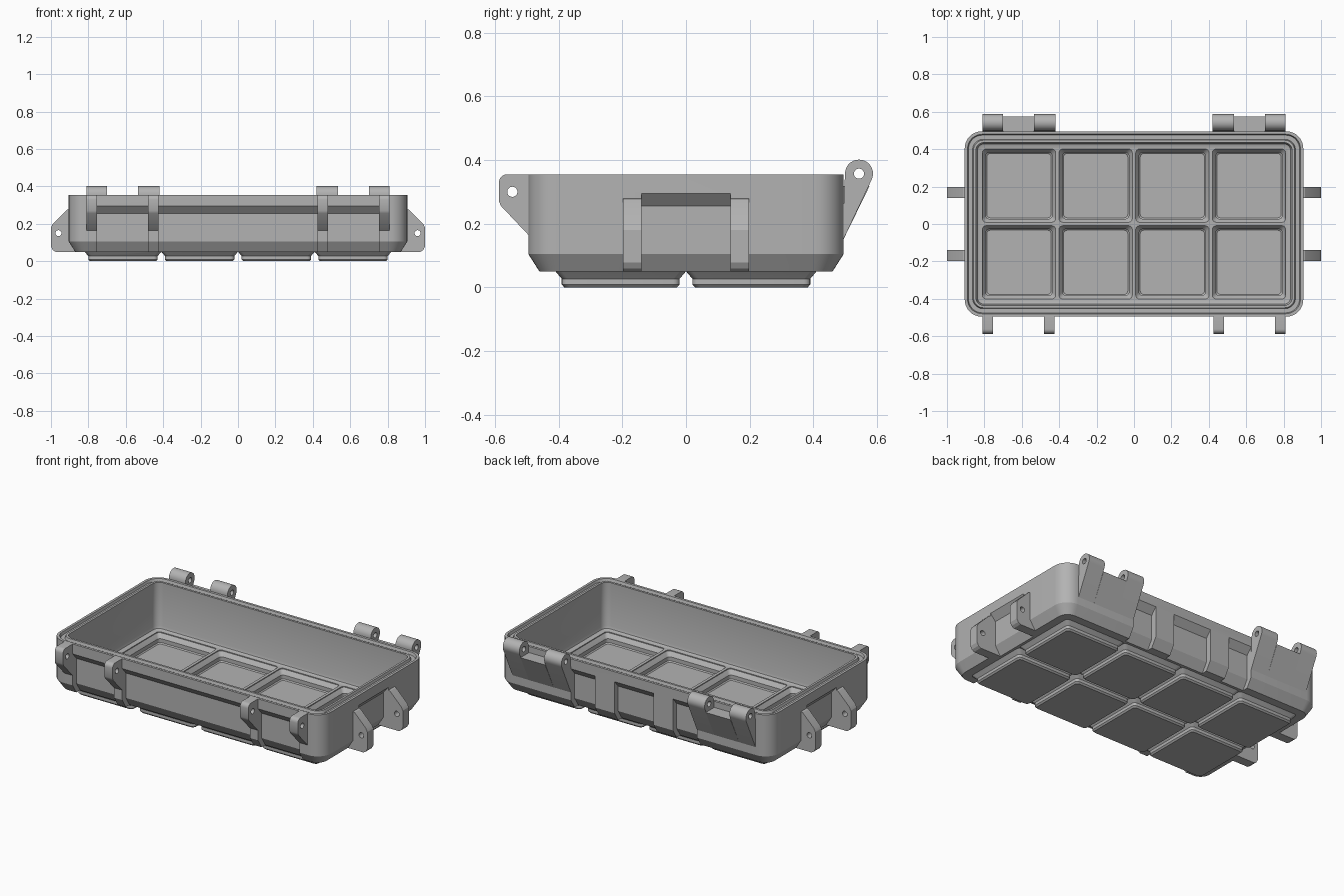
import bpy, bmesh
from math import sin, cos, radians

if "Cube" in bpy.data.objects:
    bpy.data.objects.remove(bpy.data.objects["Cube"])

grey = bpy.data.materials.new("plain grey")
grey.use_nodes = True
grey.diffuse_color = (0.45, 0.45, 0.45, 1)
grey.node_tree.nodes["Principled BSDF"].inputs["Base Color"].default_value = grey.diffuse_color


def make(name, bm):
    bmesh.ops.recalc_face_normals(bm, faces=bm.faces)
    mesh = bpy.data.meshes.new(name)
    bm.to_mesh(mesh)
    bm.free()
    mesh.materials.append(grey)
    obj = bpy.data.objects.new(name, mesh)
    bpy.context.scene.collection.objects.link(obj)
    return obj


def arc(cx, cy, r, start, end, steps):
    angles = [radians(start + (end - start) * i / steps) for i in range(steps + 1)]
    return [(cx + r * cos(a), cy + r * sin(a)) for a in angles]


def rounded_loft(name, rings, centre=(0, 0), steps=8):
    """Stack rounded rectangles given as (half x, half y, corner radius, z)."""
    bm = bmesh.new()
    loops = []
    for hx, hy, r, z in rings:
        pts = []
        for quarter, (sx, sy) in enumerate([(1, 1), (-1, 1), (-1, -1), (1, -1)]):
            pts += arc(centre[0] + sx * (hx - r), centre[1] + sy * (hy - r), r,
                       90 * quarter, 90 * quarter + 90, steps)
        loops.append([bm.verts.new((x, y, z)) for x, y in pts])
    for low, high in zip(loops, loops[1:]):
        for i in range(len(low)):
            j = (i + 1) % len(low)
            bm.faces.new((low[i], low[j], high[j], high[i]))
    bm.faces.new(loops[0])
    bm.faces.new(loops[-1])
    return make(name, bm)


def prism(name, profile, axis, a, b, side=1):
    """Extrude a (horizontal, z) profile along x or y; side flips it across the centre."""
    def place(u, z, t):
        return (t, side * u, z) if axis == "X" else (side * u, t, z)
    bm = bmesh.new()
    ends = [[bm.verts.new(place(u, z, t)) for u, z in profile] for t in (a, b)]
    n = len(profile)
    for i in range(n):
        j = (i + 1) % n
        bm.faces.new((ends[0][i], ends[0][j], ends[1][j], ends[1][i]))
    for end in ends:
        bm.faces.new(end)
    return make(name, bm)


def combine(obj, others, operation):
    """Apply booleans and remove the helper objects."""
    for other in others:
        mod = obj.modifiers.new("boolean", "BOOLEAN")
        mod.operation = operation
        mod.solver = "EXACT"
        mod.object = other
    bpy.context.view_layer.update()
    graph = bpy.context.evaluated_depsgraph_get()
    mesh = bpy.data.meshes.new_from_object(obj.evaluated_get(graph))
    obj.modifiers.clear()
    obj.data = mesh
    for other in others:
        bpy.data.objects.remove(other)


def spans(*pairs):
    return list(pairs) + [(-b, -a) for a, b in pairs]


HX, HY, RADIUS = 0.905, 0.495, 0.09
TOP, BASE, FLOOR = 0.355, 0.05, 0.075

# Tray shell: chamfered foot, straight wall, rim with seal groove, inside wall and floor
section = [(0.035, BASE), (0, 0.105), (0, TOP), (0.015, TOP), (0.02, TOP - 0.015),
           (0.042, TOP - 0.015), (0.047, TOP), (0.06, TOP), (0.062, 0.095),
           (0.067, 0.08), (0.078, FLOOR)]
tray = rounded_loft("tray_body", [(HX - d, HY - d, RADIUS - d * 0.8, z) for d, z in section])


# Recessed wall panels with a sloped upper edge and the chamfer carried through
def recess(wall):
    return [(wall + 0.0175, 0.315), (wall - 0.035, 0.255), (wall - 0.035, 0.105),
            (wall - 0.0764, 0.04), (wall + 0.0175, 0.04)]


cutters = []
for a, b in spans((0.48, 0.755)) + [(-0.425, 0.425)]:
    cutters.append(prism("front_recess", recess(HY), "X", a, b, -1))
for a, b in spans((0.26, 0.42)) + [(-0.13, 0.13)]:
    cutters.append(prism("back_recess", recess(HY), "X", a, b))
for side in (-1, 1):
    cutters.append(prism("side_recess", recess(HX), "Y", -0.14, 0.14, side))
combine(tray, cutters, "DIFFERENCE")

# Eight hollow square feet under the floor
feet, pockets = [], []
for x in (-0.615, -0.205, 0.205, 0.615):
    for y in (-0.205, 0.205):
        feet.append(rounded_loft("foot", [(h, h, 0.02, z) for h, z in
                    [(0.177, 0), (0.185, 0.009), (0.185, 0.027), (0.2045, BASE),
                     (0.2045, 0.062)]], (x, y), 4))
        pockets.append(rounded_loft("pocket", [(h, h, 0.02, z) for h, z in
                       [(0.172, 0.016), (0.178, 0.022), (0.178, 0.045), (0.196, 0.07),
                        (0.196, 0.1)]], (x, y), 4))
combine(tray, feet, "UNION")
combine(tray, pockets, "DIFFERENCE")
parts = [tray]


def drilled(name, profile, axis, a, b, side, hole):
    part = prism(name, profile, axis, a, b, side)
    ring = arc(*hole, 0.016, 0, 360, 20)[:-1]
    combine(part, [prism("pin_hole", ring, axis, a - 0.02, b + 0.02, side)], "DIFFERENCE")
    parts.append(part)


# Latch ears on the front
ear = [(0.49, 0.16), (0.495, 0.165), (0.581, 0.256), (0.587, 0.27)]
ear += arc(0.562, 0.33, 0.025, 0, 90, 5) + [(0.49, TOP)]
for a, b in spans((0.425, 0.48), (0.755, 0.81)):
    drilled("latch_ear", ear, "X", a, b, -1, (0.545, 0.3))

# Carrying lugs on both ends
lug = [(0.865, BASE), (0.975, BASE), (0.99, 0.06), (1.0, 0.078), (1.0, 0.18), (0.99, 0.2),
       (0.915, 0.275), (0.9, 0.28), (0.9, 0.11)]
for side in (-1, 1):
    for a, b in spans((0.14, 0.197)):
        drilled("end_lug", lug, "Y", a, b, side, (0.96, 0.15))

# Hinge knuckles on the back, each pair joined by a lower sloped web
knuckle = arc(0.543, 0.357, 0.044, 180, -28, 16) + [(0.49, 0.142)]
for a, b in spans((0.42, 0.535), (0.70, 0.81)):
    drilled("hinge_knuckle", knuckle, "X", a, b, 1, (0.543, 0.357))
web = [(0.49, 0.142), (0.576, 0.318), (0.49, 0.318)]
for a, b in spans((0.535, 0.70)):
    parts.append(prism("hinge_web", web, "X", a, b))

for part in parts:
    part.data.shade_smooth()
    part.data.set_sharp_from_angle(angle=radians(25))
